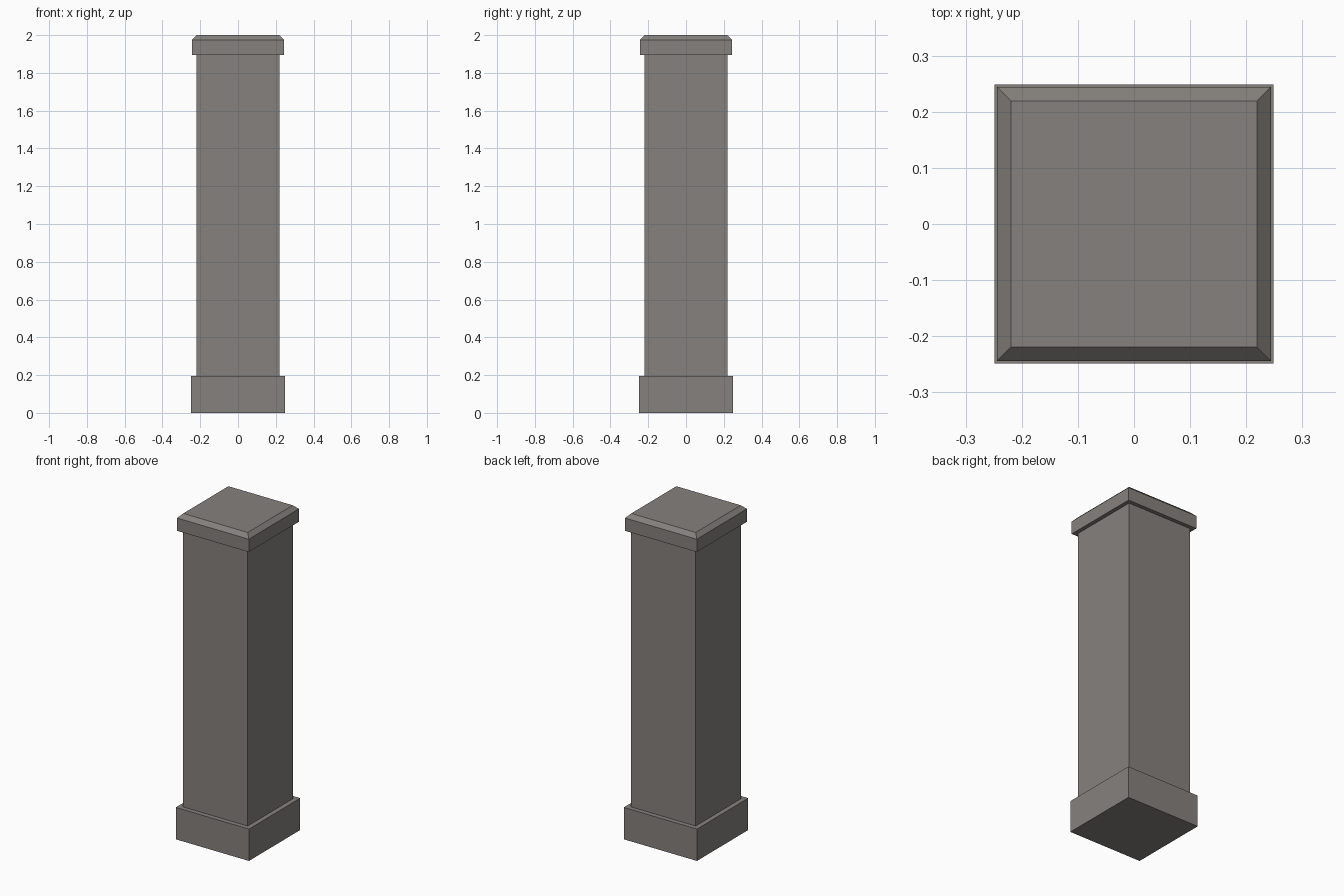
import bpy, bmesh

if "Cube" in bpy.data.objects:
    bpy.data.objects.remove(bpy.data.objects["Cube"])

# One stone colour for the whole pillar
stone = bpy.data.materials.new("warm grey stone")
stone.diffuse_color = (0.235, 0.219, 0.205, 1)
stone.use_nodes = True
stone.node_tree.nodes["Principled BSDF"].inputs["Base Color"].default_value = stone.diffuse_color


def block(name, half, z0, z1, chamfer=0.0):
    """Square block between two heights, with an optional chamfered top rim."""
    bm = bmesh.new()
    bmesh.ops.create_cube(bm, size=1)
    for v in bm.verts:
        v.co = (v.co.x * 2 * half, v.co.y * 2 * half, z1 if v.co.z > 0 else z0)
    if chamfer:
        rim = [e for e in bm.edges if all(v.co.z > z1 - 1e-5 for v in e.verts)]
        bmesh.ops.bevel(bm, geom=rim, offset=chamfer, segments=1, affect='EDGES')
    mesh = bpy.data.meshes.new(name)
    bm.to_mesh(mesh)
    bm.free()
    mesh.materials.append(stone)
    obj = bpy.data.objects.new(name, mesh)
    bpy.context.collection.objects.link(obj)
    return obj


block("base", 0.249, 0.0, 0.196)
block("shaft", 0.22, 0.196, 1.896)
block("cap", 0.244, 1.896, 2.0, chamfer=0.025)
